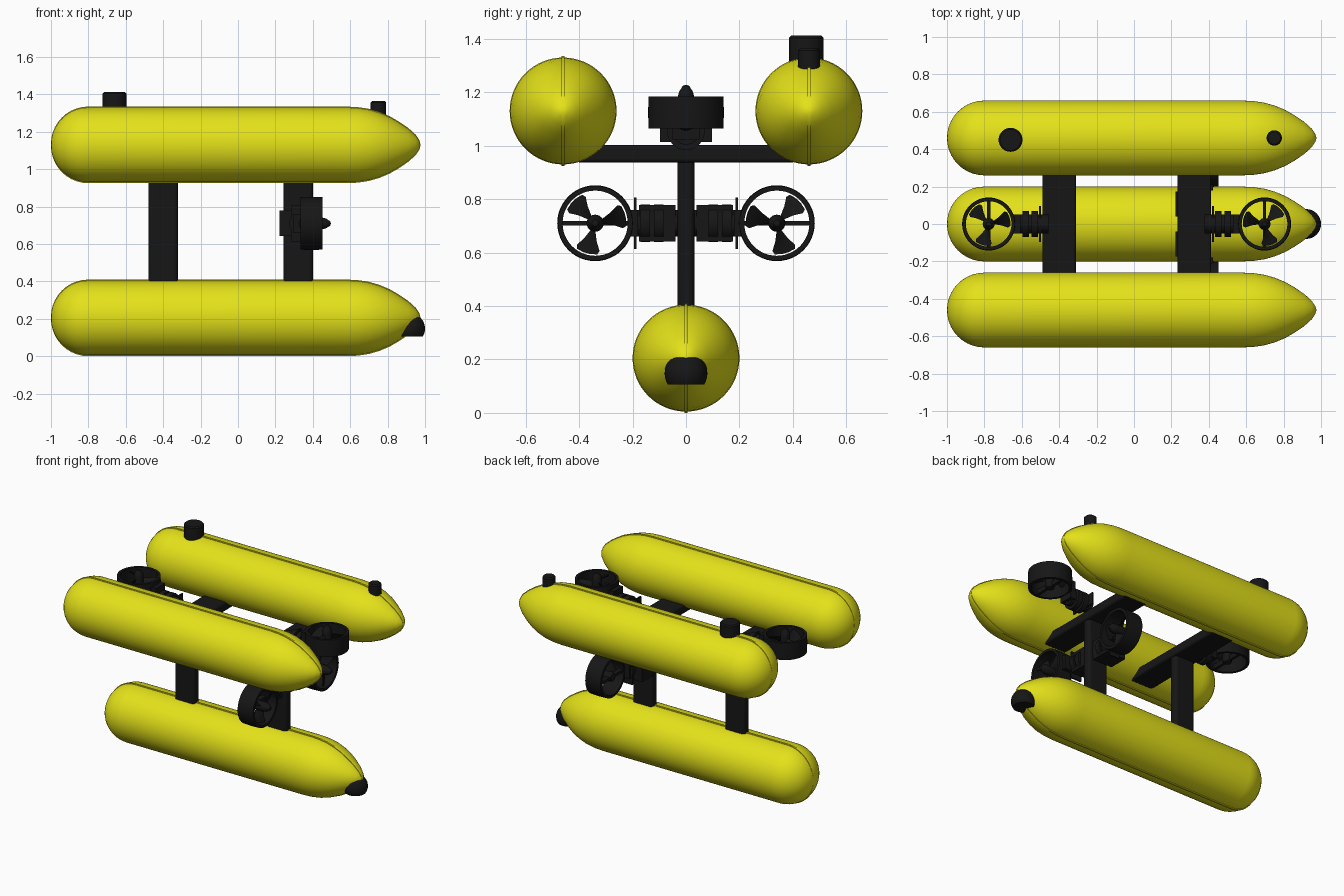
import bpy, bmesh
from math import pi, cos, sin, radians, sqrt
from mathutils import Matrix, Vector

if "Cube" in bpy.data.objects:
    bpy.data.objects.remove(bpy.data.objects["Cube"])


def material(name, col):
    m = bpy.data.materials.new(name)
    m.diffuse_color = (*col, 1)
    m.use_nodes = True
    m.node_tree.nodes["Principled BSDF"].inputs["Base Color"].default_value = m.diffuse_color
    return m


YELLOW = material("hull_yellow", (0.78, 0.76, 0.01))
BLACK = material("matte_black", (0.008, 0.008, 0.008))


def finish(name, bm, mat, matrix=Matrix(), angle=35):
    bmesh.ops.recalc_face_normals(bm, faces=bm.faces)
    me = bpy.data.meshes.new(name)
    bm.to_mesh(me)
    bm.free()
    me.transform(matrix)
    if matrix.determinant() < 0:
        me.flip_normals()
    me.materials.append(mat)
    ob = bpy.data.objects.new(name, me)
    bpy.context.collection.objects.link(ob)
    bpy.ops.object.select_all(action='DESELECT')
    ob.select_set(True)
    bpy.context.view_layer.objects.active = ob
    bpy.ops.object.shade_smooth_by_angle(angle=radians(angle))
    return ob


def lathe(bm, prof, axis='Z', centre=(0, 0, 0), n=40, closed=False):
    """Revolve (radius, height) points about an axis."""
    rot = {'Z': Matrix(), 'X': Matrix.Rotation(pi / 2, 4, 'Y')}[axis]
    M = Matrix.Translation(centre) @ rot
    rings = []
    for r, h in prof:
        if r < 1e-6:
            rings.append([bm.verts.new(M @ Vector((0, 0, h)))] * n)
        else:
            rings.append([bm.verts.new(M @ Vector((r * cos(2 * pi * i / n), r * sin(2 * pi * i / n), h)))
                          for i in range(n)])
    pairs = list(zip(rings, rings[1:])) + ([(rings[-1], rings[0])] if closed else [])
    for a, b in pairs:
        for i in range(n):
            j = (i + 1) % n
            quad = list(dict.fromkeys((a[i], a[j], b[j], b[i])))
            if len(quad) > 2:
                bm.faces.new(quad)


def rod(bm, r, a, b, axis='Z', centre=(0, 0, 0), n=32):
    lathe(bm, [(0, a), (r, a), (r, b), (0, b)], axis, centre, n)


def box(bm, lo, hi, bevel=0.0):
    lo, hi = Vector(lo), Vector(hi)
    M = Matrix.Translation((lo + hi) / 2) @ Matrix.Diagonal((*(hi - lo), 1))
    vs = bmesh.ops.create_cube(bm, size=1, matrix=M)['verts']
    return vs


# hulls: round tail, straight body, pointed nose, thin centre seam
R = 0.2
PROFILE = [(R * sin(t * pi / 20), -0.8 - R * cos(t * pi / 20)) for t in range(11)]
PROFILE += [(0.2, 0.58), (0.197, 0.64), (0.188, 0.70), (0.172, 0.755), (0.149, 0.81),
            (0.120, 0.86), (0.086, 0.91), (0.050, 0.95), (0.020, 0.97), (0, 0.975)]


def hull(name, y, z):
    bm = bmesh.new()
    lathe(bm, PROFILE, 'X', (0, y, z), 64)
    finish(name, bm, YELLOW)
    bm = bmesh.new()
    outline = [(x, r + 0.005) for r, x in PROFILE] + [(x, -r - 0.005) for r, x in reversed(PROFILE)]
    f = bm.faces.new([bm.verts.new((x, y - 0.006, z + r)) for x, r in outline])
    ext = bmesh.ops.extrude_face_region(bm, geom=[f])['geom']
    bmesh.ops.translate(bm, vec=(0, 0.012, 0), verts=[v for v in ext if isinstance(v, bmesh.types.BMVert)])
    finish(name + "_seam", bm, YELLOW)


hull("lower_hull", 0, 0.205)
hull("upper_hull_front", -0.46, 1.13)
hull("upper_hull_back", 0.46, 1.13)


# frame: two uprights with crossbars
def bar(name, lo, hi, w):
    bm = bmesh.new()
    box(bm, lo, hi)
    ob = finish(name, bm, BLACK)
    m = ob.modifiers.new("round", 'BEVEL')
    m.width, m.segments = w, 4


for tag, x in (("rear", -0.4), ("fore", 0.322)):
    bar(tag + "_upright", (x - 0.078, -0.031, 0.36), (x + 0.078, 0.031, 1.0), 0.02)
    bar(tag + "_crossbar", (x - 0.09, -0.41, 0.937), (x + 0.09, 0.41, 1.002), 0.015)

# top sensors on the back hull
for name, x, y, r, top in (("large_sensor", -0.66, 0.45, 0.064, 1.412), ("small_sensor", 0.75, 0.46, 0.041, 1.365)):
    bm = bmesh.new()
    lathe(bm, [(0, 1.27), (r, 1.27), (r, top - 0.008), (r - 0.008, top), (0, top)], 'Z', (x, y, 0))
    finish(name, bm, BLACK)

# nose camera dome with a flat underside
bm = bmesh.new()
bmesh.ops.create_uvsphere(bm, u_segments=32, v_segments=20, radius=0.08,
                          matrix=Matrix.Translation((0.92, 0, 0.148)))
cut = bmesh.ops.bisect_plane(bm, geom=bm.verts[:] + bm.edges[:] + bm.faces[:], plane_co=(0, 0, 0.106),
                             plane_no=(0, 0, 1), clear_inner=True)
bmesh.ops.holes_fill(bm, edges=[e for e in bm.edges if e.is_boundary])
finish("nose_camera", bm, BLACK)


# thruster: local +Z is thrust axis, local +X points toward the frame
def thruster(name, M, arm_start, arm_end, flange, strut_dir):
    bm = bmesh.new()
    lathe(bm, [(0.122, -0.06), (0.140, -0.06), (0.142, 0), (0.140, 0.06), (0.122, 0.06)], n=48, closed=True)
    finish(name + "_duct", bm, BLACK, M)

    bm = bmesh.new()
    lathe(bm, [(0, -0.07), (0.026, -0.06), (0.032, -0.04), (0.032, 0.055), (0.026, 0.078),
               (0.012, 0.1), (0, 0.104)], n=24)
    # thin stays across the duct
    if strut_dir == 'X':
        box(bm, (-0.13, -0.009, -0.055), (0.15, 0.009, -0.02))
    else:
        box(bm, (-0.009, -0.13, -0.055), (0.009, 0.13, -0.02))
    finish(name + "_hub", bm, BLACK, M)

    # three fan-shaped pitched blades
    bm = bmesh.new()
    for k in range(3):
        rows = []
        for r, half in ((0.025, 0.28), (0.07, 0.36), (0.105, 0.43), (0.117, 0.34)):
            row = []
            for s in (-1, -0.33, 0.33, 1):
                a = k * 2 * pi / 3 + 0.25 + s * half
                row.append([bm.verts.new((r * cos(a), r * sin(a), 0.02 + s * 0.022 + d))
                            for d in (-0.003, 0.003)])
            rows.append(row)
        for d in (0, 1):
            for i in range(3):
                for j in range(3):
                    bm.faces.new([rows[i][j][d], rows[i + 1][j][d], rows[i + 1][j + 1][d], rows[i][j + 1][d]])
        rim = [rows[0][j] for j in range(4)] + [rows[i][3] for i in range(1, 4)]
        rim += [rows[3][j] for j in (2, 1, 0)] + [rows[i][0] for i in (2, 1)]
        for p, q in zip(rim, rim[1:] + rim[:1]):
            bm.faces.new([p[0], q[0], q[1], p[1]])
    finish(name + "_propeller", bm, BLACK, M)

    # mounting arm with clamp collars and flange plate
    bm = bmesh.new()
    c = (0, 0, -0.07)
    rod(bm, 0.05, arm_start, arm_end, 'X', c)
    rod(bm, 0.07, arm_start + 0.03, arm_start + 0.065, 'X', c)
    rod(bm, 0.07, arm_start + 0.08, arm_start + 0.115, 'X', c)
    box(bm, (flange - 0.005, -0.097, -0.11), (flange + 0.005, 0.097, -0.03))
    # duct bracket
    box(bm, (0.128, -0.05, -0.1), (arm_start + 0.02, 0.05, 0.03))
    if strut_dir == 'X':
        box(bm, (0.165, -0.068, -0.172), (0.30, 0.068, -0.02))
    finish(name + "_mount", bm, BLACK, M)


def basis(xv, yv, zv, loc):
    return Matrix.Translation(loc) @ Matrix((xv, yv, zv)).transposed().to_4x4()


for tag, s in (("front", -1), ("back", 1)):
    thruster("side_thruster_" + tag, basis((0, -s, 0), (0, 0, 1), (1, 0, 0), (0.393, s * 0.34, 0.71)),
             0.14, 0.32, 0.15, 'X')
for tag, s, x in (("rear", -1, -0.777), ("fore", 1, 0.698)):
    thruster("lift_thruster_" + tag, basis((-s, 0, 0), (0, 1, 0), (0, 0, 1), (x, 0, 1.124)),
             0.15, 0.32, 0.275, 'Y')
